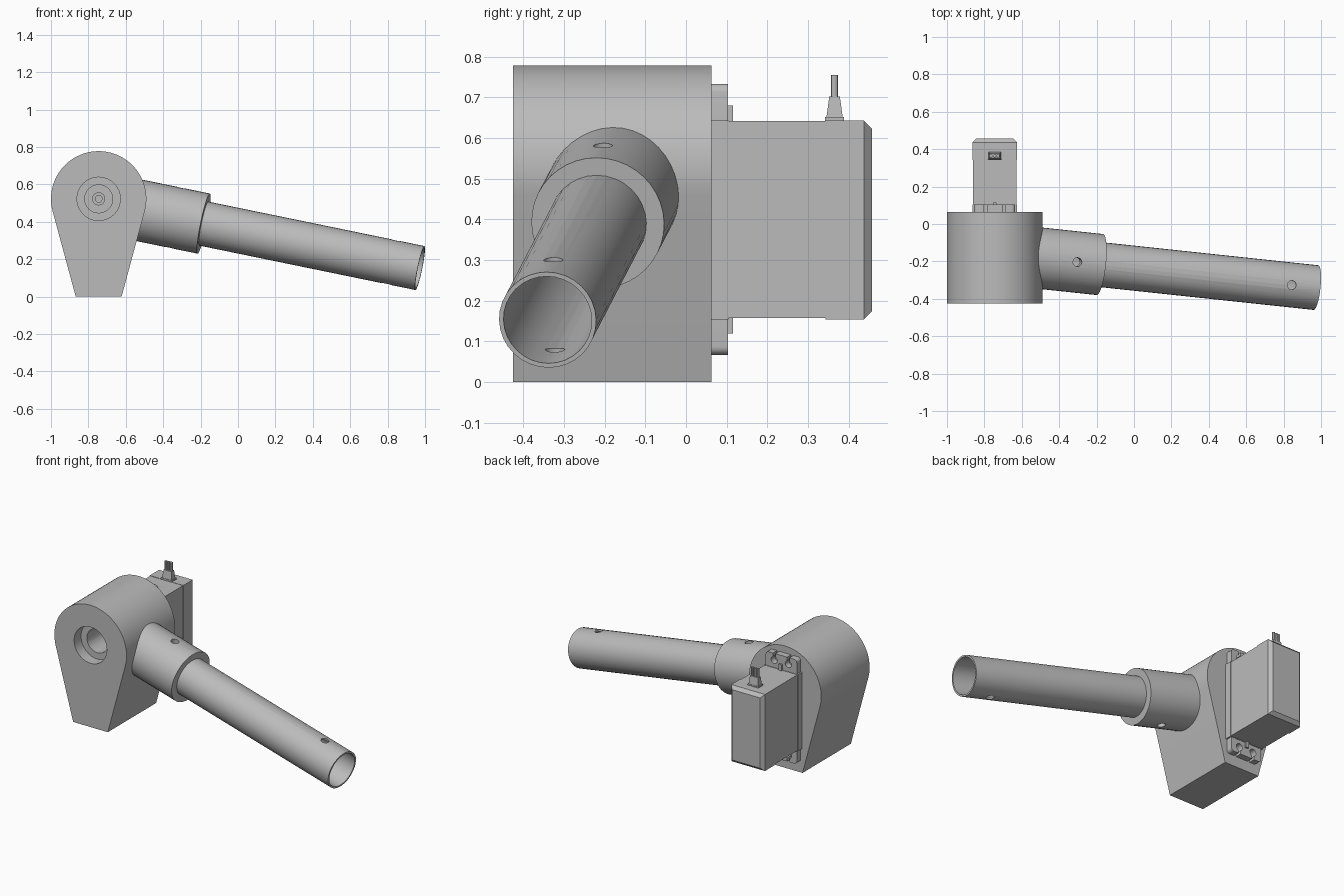
import bpy
import bmesh
import math
from mathutils import Vector, Matrix

cube = bpy.data.objects.get("Cube")
if cube:
    bpy.data.objects.remove(cube, do_unlink=True)

grey = bpy.data.materials.new("plain grey")
grey.use_nodes = True
grey.diffuse_color = (0.5, 0.5, 0.5, 1)
grey.node_tree.nodes["Principled BSDF"].inputs["Base Color"].default_value = (0.5, 0.5, 0.5, 1)


def finish(name, bm, matrix=None):
    bmesh.ops.recalc_face_normals(bm, faces=bm.faces)
    mesh = bpy.data.meshes.new(name)
    bm.to_mesh(mesh)
    bm.free()
    mesh.materials.append(grey)
    obj = bpy.data.objects.new(name, mesh)
    bpy.context.collection.objects.link(obj)
    if matrix:
        obj.matrix_world = matrix
    return obj


def smooth(obj):
    bpy.ops.object.select_all(action='DESELECT')
    obj.select_set(True)
    bpy.context.view_layer.objects.active = obj
    bpy.ops.object.shade_smooth_by_angle(angle=math.radians(30))


def prism(name, points, y0, y1):
    """Extrude an (x, z) outline along y."""
    bm = bmesh.new()
    face = bm.faces.new([bm.verts.new((x, y0, z)) for x, z in points])
    top = bmesh.ops.extrude_face_region(bm, geom=[face])["geom"]
    bmesh.ops.translate(bm, vec=(0, y1 - y0, 0),
                        verts=[g for g in top if isinstance(g, bmesh.types.BMVert)])
    return finish(name, bm)


def box(name, x, y, z):
    """Box from three (low, high) ranges."""
    return prism(name, [(x[0], z[0]), (x[1], z[0]), (x[1], z[1]), (x[0], z[1])], *y)


def frame(start, axis):
    return Matrix.Translation(start) @ Vector(axis).to_track_quat('Z', 'Y').to_matrix().to_4x4()


def lathe(name, profile, matrix, segs=32, closed=False):
    """Spin a (radius, height) profile about the local z axis."""
    bm = bmesh.new()
    verts = [bm.verts.new((r, 0, h)) for r, h in profile]
    pairs = list(zip(verts, verts[1:] + verts[:1]))
    if not closed:
        pairs.pop()
    edges = [bm.edges.new(p) for p in pairs]
    bmesh.ops.spin(bm, geom=verts + edges, axis=(0, 0, 1), cent=(0, 0, 0),
                   angle=2 * math.pi, steps=segs)
    bmesh.ops.remove_doubles(bm, verts=bm.verts, dist=0.0001)
    return finish(name, bm, matrix)


def rod(name, start, axis, radius, length, segs=32):
    return lathe(name, [(0, 0), (radius, 0), (radius, length), (0, length)],
                 frame(start, axis), segs)


def cut(obj, cutters):
    for c in cutters:
        mod = obj.modifiers.new("cut", 'BOOLEAN')
        mod.operation = 'DIFFERENCE'
        mod.solver = 'EXACT'
        mod.object = c
        bpy.context.view_layer.objects.active = obj
        bpy.ops.object.modifier_apply(modifier=mod.name)


def discard(cutters):
    for c in cutters:
        bpy.data.objects.remove(c, do_unlink=True)


CX, CZ, R = -0.745, 0.523, 0.255      # main axis and housing radius
FRONT, BACK = -0.425, 0.063
Y = Vector((0, 1, 0))

# Housing: round top tapering by tangent sides to a narrow foot
HALF = 0.1225
a0 = math.atan2(-CZ, HALF) + math.acos(R / math.hypot(HALF, CZ))
steps = 48
arc = [a0 + (math.pi - 2 * a0) * i / steps for i in range(steps + 1)]
outline = [(CX + R * math.cos(a), CZ + R * math.sin(a)) for a in arc]
housing = prism("housing", outline + [(CX - HALF, 0), (CX + HALF, 0)], FRONT, BACK)
bores = [rod("bore", (CX, FRONT - 0.05, CZ), Y, 0.116, 0.12),
         rod("bore", (CX, FRONT, CZ), Y, 0.075, 0.4)]
cut(housing, bores)
discard(bores)
smooth(housing)

# Servo shaft inside the bore
shaft = lathe("servo_shaft", [(0, 0.03), (0.018, 0.03), (0.018, 0), (0.035, 0), (0.035, 0.12)],
              frame((CX, -0.13, CZ), Y), 24)
smooth(shaft)

# Arm: sleeve and hollow pipe on a shared sloping axis
tip = Vector((0.973, -0.34, 0.153))
axis = Vector((1.153, -0.123, -0.237)).normalized()


def along(x):
    return tip + axis * ((x - tip.x) / axis.x)


def length(x0, x1):
    return (x1 - x0) / axis.x


s = length(-0.6, -0.183)
sleeve = lathe("arm_sleeve", [(0, 0), (0.164, 0), (0.164, s), (0.119, s), (0.119, 0.1), (0, 0.1)],
               frame(along(-0.6), axis), 40)
p = length(-0.49, tip.x)
pipe = lathe("arm_pipe", [(0.12, 0), (0.12, p), (0.109, p), (0.109, 0)],
             frame(along(-0.49), axis), 32, closed=True)
up = Vector((0, 0, 1))
up = (up - axis * up.dot(axis)).normalized()
drills = [rod("drill", along(x) - up * 0.3, up, 0.024, 0.6, 20) for x in (-0.335, 0.82)]
cut(sleeve, drills[:1])
cut(pipe, drills)
discard(drills)
smooth(sleeve)
smooth(pipe)

# Servo case: front block and slightly chamfered rear cover
case = box("servo_case", (CX - 0.116, CX + 0.116), (BACK - 0.01, 0.345), (0.157, 0.641))
cover = box("servo_rear_cover", (CX - 0.119, CX + 0.119), (0.343, 0.457), (0.154, 0.643))
bm = bmesh.new()
bm.from_mesh(cover.data)
rear = [e for e in bm.edges if all(v.co.y > 0.45 for v in e.verts)]
bmesh.ops.bevel(bm, geom=rear, offset=0.02, segments=1, affect='EDGES')
bm.to_mesh(cover.data)
bm.free()
collar = box("servo_collar", (CX - 0.119, CX + 0.119), (BACK, 0.105), (0.154, 0.643))

# Mounting tabs with rounded corners, keyhole slots and a middle rib
MID = 0.4
for side, label in ((1, "upper"), (-1, "lower")):
    pts = []
    for sx in (1, -1):
        ring = [math.pi / 2 * i / 5 for i in range(6)]
        ring = ring if sx > 0 else ring[::-1]
        pts += [(CX + sx * (0.09 + 0.02 * math.cos(a)),
                 MID + side * (0.313 + 0.02 * math.sin(a))) for a in ring]
    pts += [(CX - 0.11, MID + side * 0.23), (CX + 0.11, MID + side * 0.23)]
    tab = prism(label + "_mounting_tab", pts, BACK, 0.103)
    tools = []
    for sx in (-1, 1):
        x, z = CX + sx * 0.05, MID + side * 0.29
        ends = sorted((z, z + side * 0.06))
        tools += [rod("hole", (x, 0, z), Y, 0.022, 0.2, 20),
                  box("slot", (x - 0.008, x + 0.008), (0, 0.2), ends)]
    cut(tab, tools)
    discard(tools)
    smooth(tab)
    ends = sorted((MID + side * 0.24, MID + side * 0.28))
    box(label + "_tab_rib", (CX - 0.01, CX + 0.01), (0.1, 0.115), ends)

# Cable outlet: base plate, tapered boot and three wires
WY = 0.365
box("cable_base", (CX - 0.038, CX + 0.038), (WY - 0.023, WY + 0.023), (0.64, 0.651))
bm = bmesh.new()
bmesh.ops.create_cube(bm, size=1)
for v in bm.verts:
    top = v.co.z > 0
    v.co = (CX + v.co.x * (0.056 if top else 0.066),
            WY + v.co.y * (0.026 if top else 0.04), 0.702 if top else 0.65)
finish("cable_boot", bm)
for i in (-1, 0, 1):
    wire = rod("wire", (CX + i * 0.018, WY, 0.69), (0, 0, 1), 0.009, 0.065, 12)
    smooth(wire)
